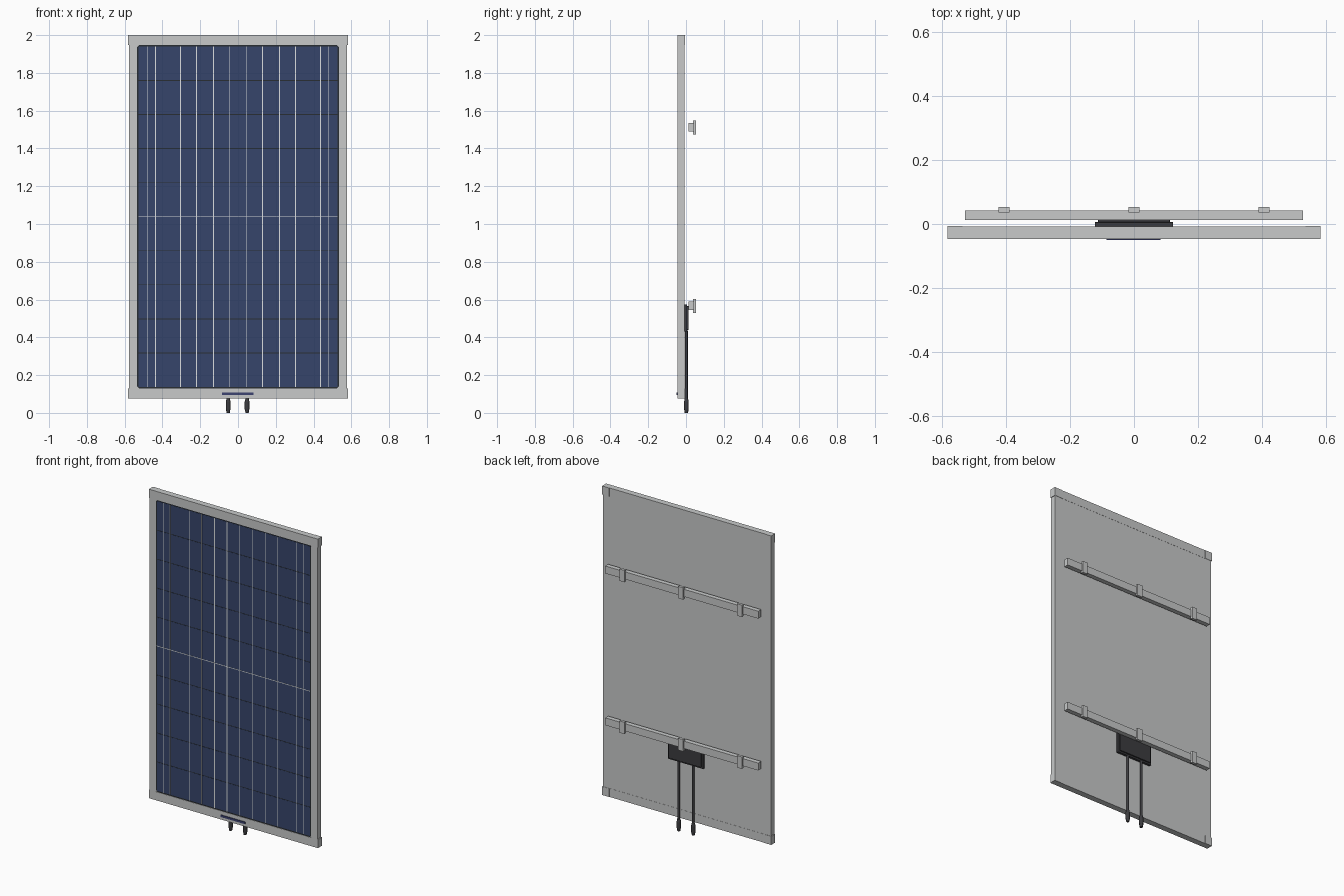
import bpy
import bmesh
from mathutils import Matrix, Vector

cube = bpy.data.objects.get("Cube")
if cube:
    bpy.data.objects.remove(cube, do_unlink=True)


def material(name, r, g, b):
    mat = bpy.data.materials.new(name)
    mat.use_nodes = True
    mat.diffuse_color = (r, g, b, 1)
    mat.node_tree.nodes["Principled BSDF"].inputs["Base Color"].default_value = (r, g, b, 1)
    return mat


aluminium = material("aluminium", 0.58, 0.59, 0.59)
cell_blue = material("cell blue", 0.037, 0.06, 0.145)
seal_dark = material("dark seal", 0.022, 0.026, 0.032)
busbar_white = material("busbar white", 0.72, 0.74, 0.75)
plastic = material("black plastic", 0.045, 0.045, 0.05)
label_blue = material("label blue", 0.045, 0.055, 0.16)


def finish(name, bm, mat):
    bmesh.ops.recalc_face_normals(bm, faces=bm.faces)
    mesh = bpy.data.meshes.new(name)
    bm.to_mesh(mesh)
    bm.free()
    mesh.materials.append(mat)
    obj = bpy.data.objects.new(name, mesh)
    bpy.context.collection.objects.link(obj)
    return obj


def add_box(bm, x, y, z):
    """Box from (low, high) ranges."""
    low, high = (Vector(c) for c in zip(x, y, z))
    m = Matrix.Translation((low + high) / 2) @ Matrix.Diagonal((high - low).to_4d())
    bmesh.ops.create_cube(bm, size=1, matrix=m)


def boxes(name, mat, ranges, bevel=0):
    bm = bmesh.new()
    for r in ranges:
        add_box(bm, *r)
    obj = finish(name, bm, mat)
    if bevel:
        mod = obj.modifiers.new("edge", "BEVEL")
        mod.width = bevel
        mod.segments = 2
    return obj


def chamfered_plate(name, mat, half, bottom, top, cut, y):
    """Thin upright plate with clipped corners."""
    bm = bmesh.new()
    points = []
    for sx, z, sz in ((-1, bottom, 1), (1, bottom, 1), (1, top, -1), (-1, top, -1)):
        pair = [(sx * half, z + sz * cut), (sx * (half - cut), z)]
        points += pair if sx * sz < 0 else pair[::-1]
    face = bm.faces.new([bm.verts.new((px, y[1], pz)) for px, pz in points])
    moved = bmesh.ops.extrude_face_region(bm, geom=[face])["geom"]
    verts = [v for v in moved if isinstance(v, bmesh.types.BMVert)]
    bmesh.ops.translate(bm, vec=(0, y[0] - y[1], 0), verts=verts)
    return finish(name, bm, mat)


def add_cone(bm, x, y, z0, z1, r0, r1):
    bmesh.ops.create_cone(bm, cap_ends=True, segments=16, radius1=r0, radius2=r1,
                          depth=z1 - z0, matrix=Matrix.Translation((x, y, (z0 + z1) / 2)))


# Frame dimensions
outer, inner = 0.582, 0.534
bottom, top = 0.077, 2.0
low_in, high_in = 0.13, 1.947
front = -0.046

# Frame bars and corner pieces
boxes("frame_sides", aluminium,
      [(sorted((s * inner, s * (outer - 0.004))), (front, -0.008), (low_in, high_in))
       for s in (-1, 1)])
for name, z in (("frame_bottom", (bottom, low_in)), ("frame_top", (high_in, top))):
    boxes(name, aluminium, [((-inner, inner), (front, -0.008), z)])
    boxes(name + "_corners", aluminium,
          [(sorted((s * inner, s * outer)), (front, -0.006), z) for s in (-1, 1)])

# Back sheet and dark seal around the cells
boxes("back_sheet", aluminium, [((-inner, inner), (-0.042, -0.009), (low_in, high_in))])
chamfered_plate("cell_seal", seal_dark, inner, low_in, high_in, 0.01, (-0.0436, -0.042))

# Rows of cells, the seal shows through the gaps
rows = 10
cell_low, cell_high, cell_half = 0.137, 1.94, 0.528
pitch = (cell_high - cell_low) / rows
gap = 0.002
boxes("cell_rows", cell_blue,
      [((-cell_half, cell_half), (-0.0445, -0.0434),
        (cell_low + i * pitch + (gap if i else 0),
         cell_low + (i + 1) * pitch - (gap if i < rows - 1 else 0)))
       for i in range(rows)])

# Light busbars and the centre line
bars = [s * x for x in (0.044, 0.13, 0.22, 0.304, 0.437, 0.48) for s in (-1, 1)]
boxes("busbars", busbar_white,
      [((x - 0.002, x + 0.002), (-0.0452, -0.0436), (cell_low, cell_high)) for x in bars])
middle = (cell_low + cell_high) / 2
boxes("centre_line", busbar_white,
      [((-cell_half, cell_half), (-0.0454, -0.0436), (middle - 0.002, middle + 0.002))])

# Plain plate on the bottom bar
boxes("front_label", label_blue, [((-0.085, 0.083), (-0.05, front), (0.094, 0.107))])

# Mounting rails with clips
for name, z in (("lower", 0.567), ("upper", 1.512)):
    boxes(name + "_rail", aluminium,
          [((-0.527, 0.527), (0.013, 0.042), (z - 0.023, z + 0.023))])
    boxes(name + "_rail_clips", aluminium,
          [((x - 0.017, x + 0.017), (0.036, 0.053), (z - 0.037, z + 0.037))
           for x in (-0.405, 0, 0.405)])

# Junction box with a raised lid
boxes("junction_box", plastic, [((-0.122, 0.122), (-0.01, 0.006), (0.43, 0.575))], 0.002)
boxes("junction_box_lid", plastic, [((-0.112, 0.112), (0.004, 0.014), (0.44, 0.565))], 0.002)

# Cables and plugs
for side, x in (("right", -0.052), ("left", 0.048)):
    bm = bmesh.new()
    add_cone(bm, x, 0.002, 0.06, 0.435, 0.0075, 0.0075)
    cable = finish(side + "_cable", bm, plastic)
    bm = bmesh.new()
    add_cone(bm, x, 0.002, 0.058, 0.075, 0.0125, 0.009)
    add_cone(bm, x, 0.002, 0.018, 0.058, 0.0125, 0.0125)
    add_cone(bm, x, 0.002, 0.0, 0.018, 0.0085, 0.0115)
    plug = finish(side + "_plug", bm, plastic)
    for obj in (cable, plug):
        bpy.ops.object.select_all(action="DESELECT")
        obj.select_set(True)
        bpy.context.view_layer.objects.active = obj
        bpy.ops.object.shade_smooth_by_angle()
